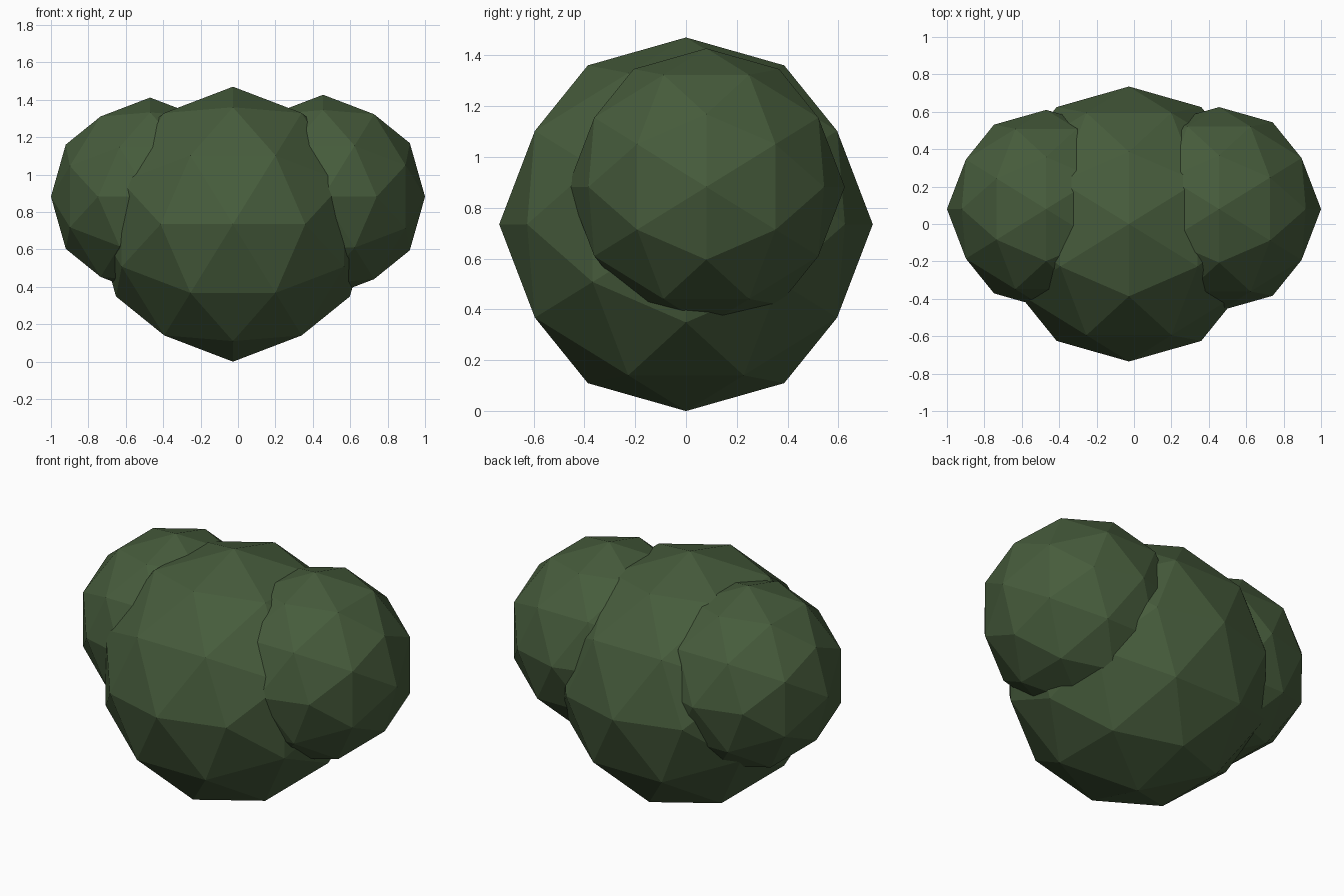
import bpy, bmesh
from itertools import combinations
from mathutils import Vector

if "Cube" in bpy.data.objects:
    bpy.data.objects.remove(bpy.data.objects["Cube"])

PHI = (1 + 5 ** 0.5) / 2

leaf = bpy.data.materials.new("leaf_green")
leaf.diffuse_color = (0.062, 0.107, 0.045, 1)
leaf.use_nodes = True
leaf.node_tree.nodes["Principled BSDF"].inputs["Base Color"].default_value = leaf.diffuse_color


def ball_points():
    # Icosahedron corners lying on the axis planes, plus rounded-out edge midpoints
    corners = []
    for a in (-1, 1):
        for b in (-PHI, PHI):
            corners += [Vector((0, a, b)), Vector((a, b, 0)), Vector((b, 0, a))]
    mids = [p + q for p, q in combinations(corners, 2) if (p - q).length < 2.1]
    return [p.normalized() for p in corners + mids]


def foliage(name, centre, radius):
    bm = bmesh.new()
    for p in ball_points():
        bm.verts.new(p * radius)
    bmesh.ops.convex_hull(bm, input=bm.verts)
    bmesh.ops.recalc_face_normals(bm, faces=bm.faces)
    mesh = bpy.data.meshes.new(name)
    bm.to_mesh(mesh)
    bm.free()
    mesh.materials.append(leaf)
    obj = bpy.data.objects.new(name, mesh)
    obj.location = centre
    bpy.context.collection.objects.link(obj)


# Large middle clump and two smaller side clumps
foliage("bush_middle", (-0.027, 0, 0.735), 0.735)
foliage("bush_right", (0.455, 0.08, 0.882), 0.545)
foliage("bush_left", (-0.47, 0.08, 0.882), 0.53)
